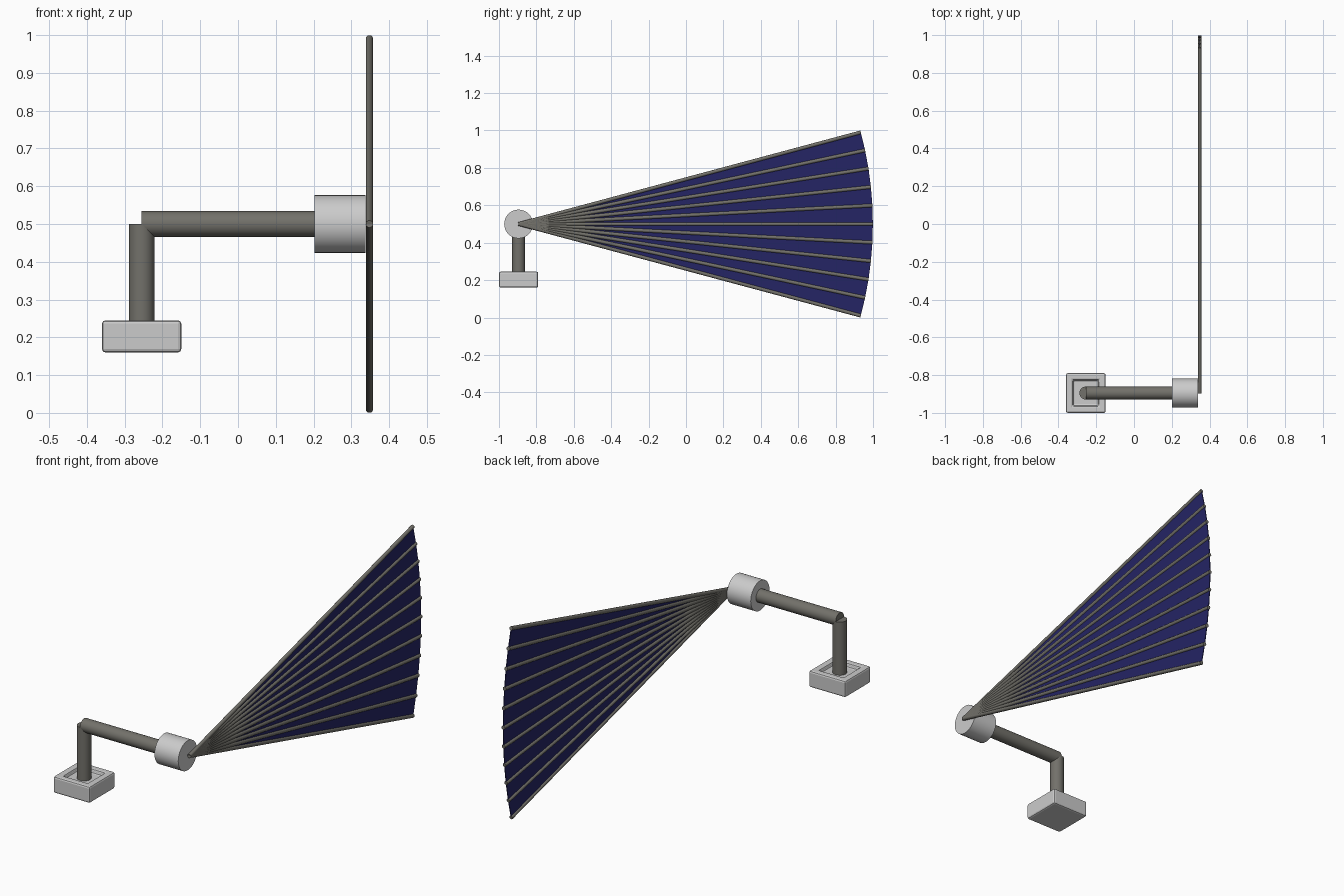
import bpy, bmesh, math
from mathutils import Vector

cube = bpy.data.objects.get("Cube")
if cube:
    bpy.data.objects.remove(cube, do_unlink=True)


def material(name, rgb):
    m = bpy.data.materials.new(name)
    m.use_nodes = True
    m.diffuse_color = (*rgb, 1)
    m.node_tree.nodes["Principled BSDF"].inputs["Base Color"].default_value = (*rgb, 1)
    return m


LIGHT = material("light grey", (0.6, 0.6, 0.6))
DARK = material("dark warm grey", (0.17, 0.165, 0.145))
BLUE = material("navy blue", (0.018, 0.018, 0.13))


def add_object(name, bm, mat):
    bmesh.ops.recalc_face_normals(bm, faces=bm.faces)
    mesh = bpy.data.meshes.new(name)
    bm.to_mesh(mesh)
    bm.free()
    mesh.materials.append(mat)
    ob = bpy.data.objects.new(name, mesh)
    bpy.context.collection.objects.link(ob)
    return ob


def rod(name, start, end, radius, mat, sides=32):
    """Cylinder between two points with smooth sides and sharp caps."""
    start, end = Vector(start), Vector(end)
    bm = bmesh.new()
    bmesh.ops.create_cone(bm, cap_ends=True, segments=sides, radius1=radius,
                          radius2=radius, depth=(end - start).length)
    ob = add_object(name, bm, mat)
    ob.location = (start + end) / 2
    ob.rotation_mode = 'QUATERNION'
    ob.rotation_quaternion = (end - start).to_track_quat('Z', 'Y')
    bpy.ops.object.select_all(action='DESELECT')
    ob.select_set(True)
    bpy.context.view_layer.objects.active = ob
    bpy.ops.object.shade_smooth_by_angle(angle=math.radians(35))
    return ob


BASE_X, AXIS_Y, AXIS_Z = -0.255, -0.895, 0.5
FAN_X, FAN_R = 0.348, 1.894

# Base block with a square recess in its top
bm = bmesh.new()
bmesh.ops.create_cube(bm, size=1)
bmesh.ops.scale(bm, vec=(0.21, 0.21, 0.085), verts=bm.verts)
top = max(bm.faces, key=lambda f: f.calc_center_median().z)
bmesh.ops.inset_region(bm, faces=[top], thickness=0.052)
floor = bmesh.ops.extrude_discrete_faces(bm, faces=[top])["faces"][0]
bmesh.ops.translate(bm, vec=(0, 0, -0.02), verts=floor.verts)
base = add_object("base_block", bm, LIGHT)
base.location = (BASE_X, AXIS_Y, 0.2025)
bevel = base.modifiers.new("bevel", 'BEVEL')
bevel.width = 0.009
bevel.segments = 2

# Post, arm and hub
rod("post", (BASE_X, AXIS_Y, 0.19), (BASE_X, AXIS_Y, AXIS_Z), 0.034, DARK)
rod("arm", (BASE_X, AXIS_Y, AXIS_Z), (0.21, AXIS_Y, AXIS_Z), 0.034, DARK)
rod("hub", (0.202, AXIS_Y, AXIS_Z), (0.338, AXIS_Y, AXIS_Z), 0.077, LIGHT)

# Fan ribs, spread evenly from the hub
apex = Vector((FAN_X, AXIS_Y, AXIS_Z))
tips = []
for i in range(11):
    a = math.radians(-15 + 3 * i)
    tips.append(apex + FAN_R * Vector((0, math.cos(a), math.sin(a))))
    rod(f"fan_rib_{i + 1}", apex, tips[-1], 0.0098, DARK, 12)

# Fan membrane: thin triangular panels between the ribs
bm = bmesh.new()
root = bm.verts.new(apex)
rim = [bm.verts.new(t) for t in tips]
for p, q in zip(rim, rim[1:]):
    bm.faces.new((root, p, q))
fan = add_object("fan_membrane", bm, BLUE)
solid = fan.modifiers.new("thickness", 'SOLIDIFY')
solid.thickness = 0.004
solid.offset = 0
